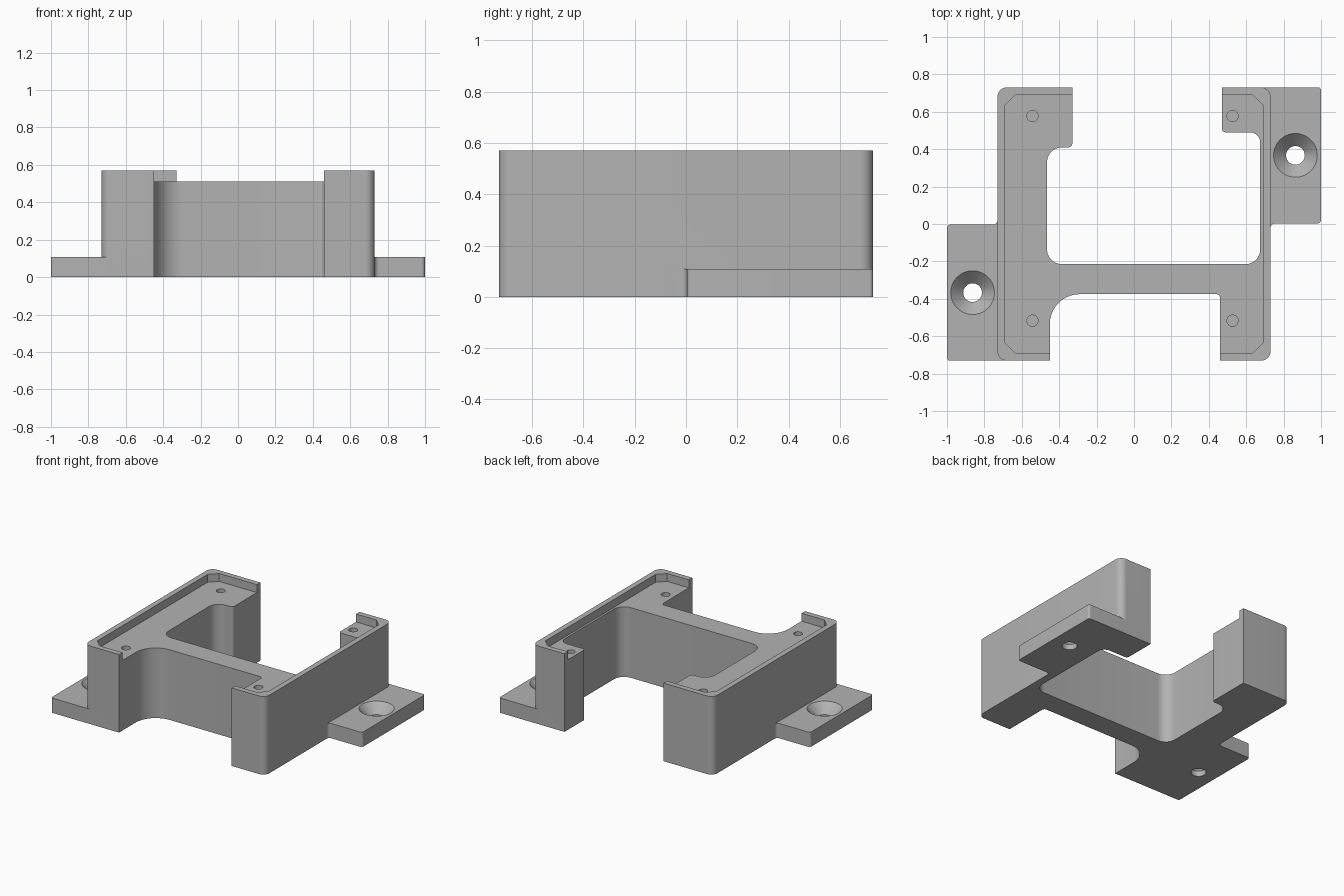
import bpy, bmesh, math
from mathutils import Vector

cube = bpy.data.objects.get("Cube")
if cube:
    bpy.data.objects.remove(cube, do_unlink=True)

grey = bpy.data.materials.new("plain_grey")
grey.use_nodes = True
colour = (0.45, 0.45, 0.45, 1)
grey.diffuse_color = colour
grey.node_tree.nodes["Principled BSDF"].inputs["Base Color"].default_value = colour


def rounded(corners, steps=10):
    """Turn (x, y, radius) corners into an outline with arcs."""
    points = []
    for i, (x, y, r) in enumerate(corners):
        c = Vector((x, y))
        if r == 0:
            points.append(c)
            continue
        a = (Vector(corners[i - 1][:2]) - c).normalized()
        b = (Vector(corners[(i + 1) % len(corners)][:2]) - c).normalized()
        half = a.angle(b) / 2
        centre = c + (a + b).normalized() * (r / math.sin(half))
        start = c + a * (r / math.tan(half)) - centre
        end = c + b * (r / math.tan(half)) - centre
        sweep = math.atan2(start.cross(end), start.dot(end))
        for k in range(steps + 1):
            t = sweep * k / steps
            points.append(centre + Vector((
                start.x * math.cos(t) - start.y * math.sin(t),
                start.x * math.sin(t) + start.y * math.cos(t))))
    return points


def link(name, bm):
    bmesh.ops.recalc_face_normals(bm, faces=bm.faces)
    mesh = bpy.data.meshes.new(name)
    bm.to_mesh(mesh)
    bm.free()
    mesh.materials.append(grey)
    obj = bpy.data.objects.new(name, mesh)
    bpy.context.collection.objects.link(obj)
    return obj


def prism(name, outline, z0, z1):
    bm = bmesh.new()
    face = bm.faces.new([bm.verts.new((p[0], p[1], z0)) for p in outline])
    top = bmesh.ops.extrude_face_region(bm, geom=[face])["geom"]
    bmesh.ops.translate(bm, vec=(0, 0, z1 - z0),
                        verts=[v for v in top if isinstance(v, bmesh.types.BMVert)])
    return link(name, bm)


def lathe(name, x, y, profile, sides=40):
    """Solid of revolution from (radius, height) pairs."""
    bm = bmesh.new()
    rings = [[bm.verts.new((x + r * math.cos(math.tau * k / sides),
                            y + r * math.sin(math.tau * k / sides), z))
              for k in range(sides)] for r, z in profile]
    for low, high in zip(rings, rings[1:]):
        for k in range(sides):
            n = (k + 1) % sides
            bm.faces.new((low[k], low[n], high[n], high[k]))
    bm.faces.new(rings[0])
    bm.faces.new(rings[-1])
    return link(name, bm)


def combine(target, tool, operation):
    mod = target.modifiers.new("cut", "BOOLEAN")
    mod.operation = operation
    mod.solver = "EXACT"
    mod.object = tool
    bpy.context.view_layer.objects.active = target
    bpy.ops.object.modifier_apply(modifier=mod.name)
    bpy.data.objects.remove(tool, do_unlink=True)


# Tall frame: four corner posts, two side walls and a cross wall
bracket = prism("bracket_body", rounded([
    (-0.73, -0.73, 0.05), (-0.45, -0.73, 0), (-0.45, -0.375, 0.16),
    (0.46, -0.375, 0.02), (0.46, -0.73, 0), (0.73, -0.73, 0.05),
    (0.73, 0.73, 0.05), (0.47, 0.73, 0), (0.47, 0.49, 0.02),
    (0.675, 0.49, 0.055), (0.675, -0.215, 0.08), (-0.465, -0.215, 0.08),
    (-0.465, 0.41, 0.08), (-0.33, 0.41, 0.02), (-0.33, 0.73, 0),
    (-0.73, 0.73, 0.05)]), 0, 0.57)

# Shallow tray recess with chamfered corners, leaving a thin rim
w, c = 0.69, 0.055
tray = [(-w + c, -w), (w - c, -w), (w, -w + c), (w, w - c),
        (w - c, w), (-w + c, w), (-w, w - c), (-w, -w + c)]
combine(bracket, prism("tray_cutter", tray, 0.512, 0.7), "DIFFERENCE")

# Mounting flanges, the second turned half way round
flange = rounded([
    (0.70, -0.03, 0), (0.73, -0.03, 0), (0.73, 0.003, 0.025), (1, 0.003, 0.02),
    (1, 0.73, 0.015), (0.6, 0.73, 0), (0.6, 0.6, 0), (0.70, 0.6, 0)])
for s in (1, -1):
    combine(bracket, prism("flange", [p * s for p in flange], 0, 0.108), "UNION")
    sink = [(0.05, -0.1), (0.05, 0.04), (0.117, 0.108), (0.117, 0.15)]
    combine(bracket, lathe("countersink", 0.863 * s, 0.367 * s, sink), "DIFFERENCE")

# Blind screw holes in the posts
for x in (-0.543, 0.527):
    for y in (-0.517, 0.577):
        combine(bracket, lathe("screw_hole", x, y, [(0.03, 0.25), (0.03, 0.7)], 24),
                "DIFFERENCE")

bpy.ops.object.select_all(action="DESELECT")
bracket.select_set(True)
bpy.context.view_layer.objects.active = bracket
bpy.ops.object.shade_smooth_by_angle(angle=math.radians(30))
